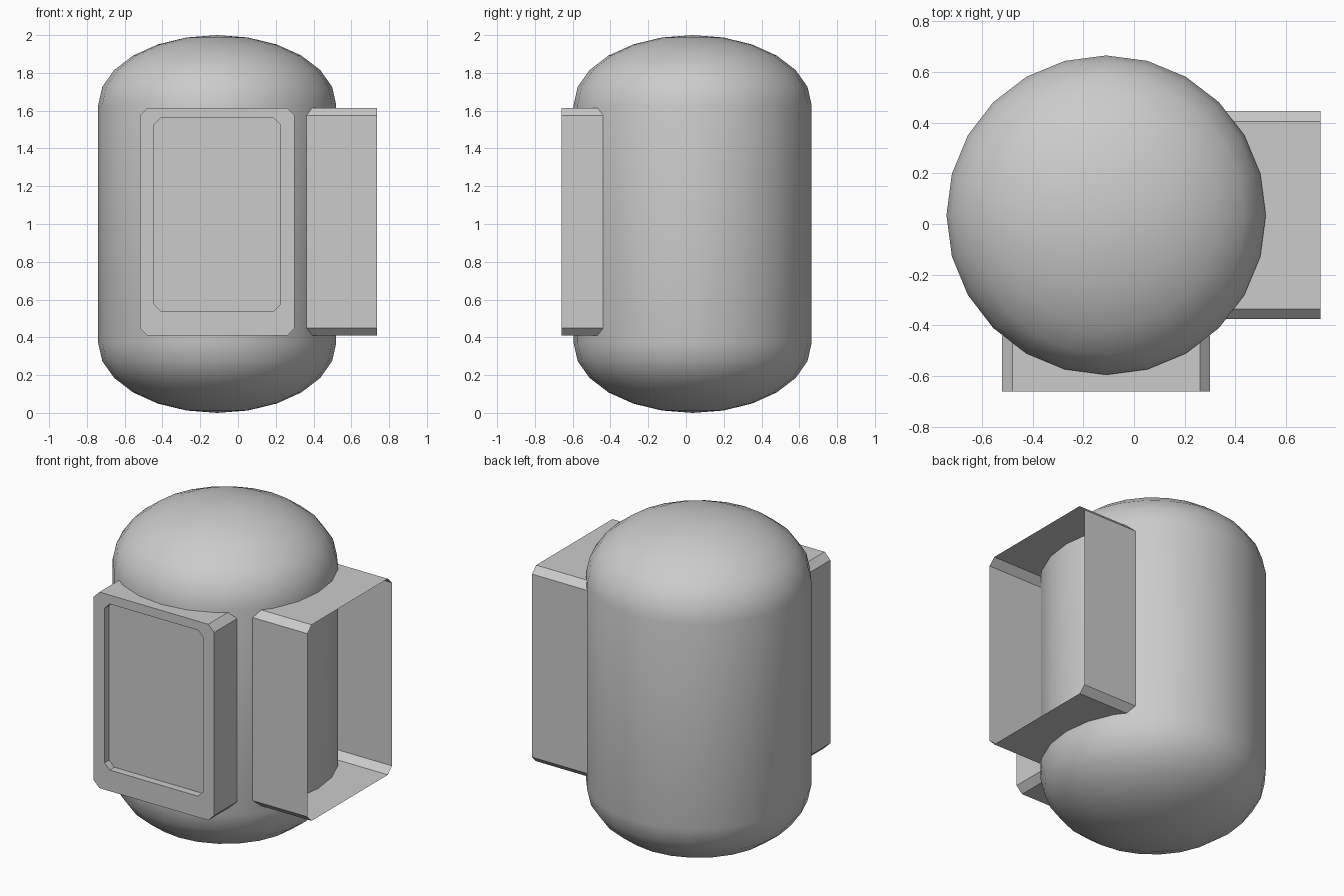
import bpy, math

if "Cube" in bpy.data.objects:
    bpy.data.objects.remove(bpy.data.objects["Cube"])

grey = bpy.data.materials.new("plain grey")
grey.diffuse_color = (0.6, 0.6, 0.6, 1)
grey.use_nodes = True
grey.node_tree.nodes["Principled BSDF"].inputs["Base Color"].default_value = grey.diffuse_color

CX, CY, R = -0.11, 0.035, 0.63   # body axis and radius
CAP = 0.37                       # height of each rounded end


def make(name, verts, faces, smooth=False):
    me = bpy.data.meshes.new(name)
    me.from_pydata(verts, [], faces)
    me.materials.append(grey)
    me.polygons.foreach_set("use_smooth", [smooth] * len(faces))
    me.update()
    ob = bpy.data.objects.new(name, me)
    bpy.context.collection.objects.link(ob)
    return ob


def bridge(a, b, n):
    """Quads joining two loops of n points starting at indices a and b."""
    return [(a + i, a + (i + 1) % n, b + (i + 1) % n, b + i) for i in range(n)]


def chamfered(hu, v0, v1, c):
    """Rectangle with cut corners, centred on u, counter-clockwise."""
    return [(-hu + c, v0), (hu - c, v0), (hu, v0 + c), (hu, v1 - c),
            (hu - c, v1), (-hu + c, v1), (-hu, v1 - c), (-hu, v0 + c)]


# Body: 24-sided capsule with squashed domes
N, RINGS = 24, 6
prof = []
for k in range(1, RINGS + 1):
    a = math.radians(-90 + 15 * k)
    prof.append((R * math.cos(a), CAP + CAP * math.sin(a)))
prof += [(r, 2 - z) for r, z in reversed(prof)]
verts = [(CX + r * math.cos(2 * math.pi * i / N), CY + r * math.sin(2 * math.pi * i / N), z)
         for r, z in prof for i in range(N)]
faces = []
for k in range(len(prof) - 1):
    faces += bridge(k * N, (k + 1) * N, N)
bottom, top = len(verts), len(verts) + 1
verts += [(CX, CY, 0), (CX, CY, 2)]
last = (len(prof) - 1) * N
for i in range(N):
    j = (i + 1) % N
    faces += [(bottom, j, i), (top, last + i, last + j)]
make("capsule_body", verts, faces, smooth=True)

# Front panel: chamfered block with a recessed window
outer = chamfered(0.41, 0.41, 1.615, 0.04)
inner = chamfered(0.335, 0.54, 1.56, 0.035)
verts = []
for loop, y in ((outer, -0.44), (outer, -0.66), (inner, -0.66), (inner, -0.615)):
    verts += [(CX + u, y, v) for u, v in loop]
faces = []
for k in range(3):
    faces += bridge(k * 8, k * 8 + 8, 8)
faces.append(tuple(range(24, 32)))
# the side loops run counter-clockwise seen from the front
faces = [tuple(f) for f in faces]
make("front_panel", verts, faces)

# Side pack: thin chamfered sleeve, open on the outer end
verts = [(x, CY + u, v) for x in (0.36, 0.735) for u, v in outer]
make("side_sleeve", verts, bridge(0, 8, 8))
